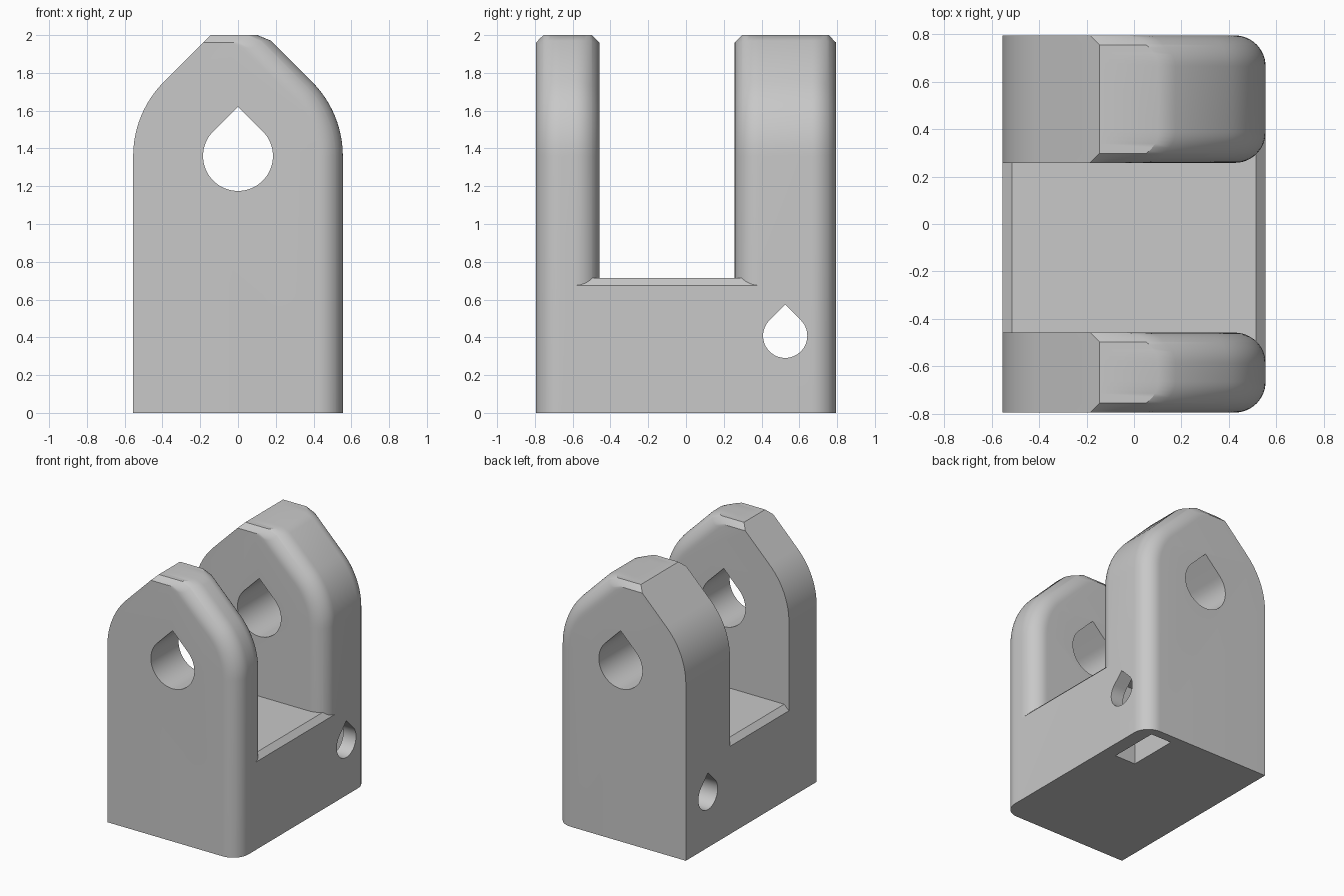
import bpy, bmesh
from math import sin, cos, pi, sqrt

if "Cube" in bpy.data.objects:
    bpy.data.objects.remove(bpy.data.objects["Cube"])

HALF, AXIS, TOP = 0.555, 1.36, 2.0      # half width, pivot height, full height
ROUND, CHAMFER = 0.13, 0.04
STEPS = 12

grey = bpy.data.materials.new("plain grey")
grey.use_nodes = True
grey.diffuse_color = (0.58, 0.58, 0.58, 1)
grey.node_tree.nodes["Principled BSDF"].inputs["Base Color"].default_value = (0.58, 0.58, 0.58, 1)


def loft(name, rings):
    """Skin a list of equal-length closed rings and cap both ends."""
    bm = bmesh.new()
    rows = [[bm.verts.new(p) for p in ring] for ring in rings]
    n = len(rows[0])
    for a, b in zip(rows, rows[1:]):
        for i in range(n):
            j = (i + 1) % n
            bm.faces.new((a[i], a[j], b[j], b[i]))
    bm.faces.new(rows[0][::-1])
    bm.faces.new(rows[-1])
    bmesh.ops.recalc_face_normals(bm, faces=bm.faces)
    mesh = bpy.data.meshes.new(name)
    bm.to_mesh(mesh)
    bm.free()
    mesh.materials.append(grey)
    obj = bpy.data.objects.new(name, mesh)
    bpy.context.collection.objects.link(obj)
    return obj


def arc(radius, start, end, steps=STEPS):
    return [(radius * cos(start + (end - start) * i / steps),
             radius * sin(start + (end - start) * i / steps)) for i in range(steps + 1)]


def arm_outline(inset, drop):
    """Pointed arch with flat top; the +x side is moved in by inset, the top lowered by drop."""
    top = TOP - drop
    r = HALF - inset
    peak = sqrt(2) * r + AXIS - top
    pts = [(-HALF, 0), (r, 0)]
    pts += [(x, AXIS + z) for x, z in arc(r, 0, pi / 4)]
    # Eased corner on the +x side, sharp corner on the other
    pts += [(peak + 0.03, top - 0.03), (peak - 0.042, top)]
    pts += [(top - AXIS - sqrt(2) * HALF, top)]
    pts += [(x, AXIS + z) for x, z in arc(HALF, 3 * pi / 4, pi)]
    return pts


def arm(name, y0, y1):
    """Arm whose +x edges are rounded and whose top edges are chamfered."""
    depths = sorted([ROUND * (1 - cos(pi / 2 * i / STEPS)) for i in range(STEPS + 1)] + [CHAMFER])
    sections = []
    for t in depths:
        inset = ROUND - sqrt(max(0, ROUND ** 2 - (ROUND - t) ** 2))
        sections.append((t, arm_outline(inset, max(0, CHAMFER - t))))
    stations = [(y0 + t, s) for t, s in sections] + [(y1 - t, s) for t, s in reversed(sections)]
    return loft(name, [[(x, y, z) for x, z in s] for y, s in stations])


def teardrop(name, radius, along, u, v):
    """Round hole cutter with a pointed roof, running along x or y."""
    pts = arc(radius, 3 * pi / 4, 9 * pi / 4, 48) + [(0, radius * sqrt(2))]
    if along == "y":
        return loft(name, [[(u + a, e, v + b) for a, b in pts] for e in (-1, 1)])
    return loft(name, [[(e, u + a, v + b) for a, b in pts] for e in (-1, 1)])


def combine(obj, tool, operation):
    mod = obj.modifiers.new(operation, 'BOOLEAN')
    mod.operation, mod.object, mod.solver = operation, tool, 'EXACT'
    bpy.ops.object.select_all(action='DESELECT')
    bpy.context.view_layer.objects.active = obj
    obj.select_set(True)
    bpy.ops.object.modifier_apply(modifier=mod.name)
    bpy.data.objects.remove(tool)


# Base block with chamfered long edges, joined to the two arms
base_height = 0.715
edge = HALF - CHAMFER
block = [(-HALF, 0), (HALF, 0), (HALF, base_height - CHAMFER), (edge, base_height),
         (-edge, base_height), (-HALF, base_height - CHAMFER)]
bracket = loft("clevis_bracket", [[(x, y, z) for x, z in block] for y in (-0.63, 0.5)])
combine(bracket, arm("front_arm", -0.795, -0.458), 'UNION')
combine(bracket, arm("back_arm", 0.258, 0.795), 'UNION')

# Pivot hole through both arms, screw hole across the base
combine(bracket, teardrop("pivot_hole", 0.185, "y", 0, AXIS), 'DIFFERENCE')
combine(bracket, teardrop("screw_hole", 0.117, "x", 0.525, 0.408), 'DIFFERENCE')

# Nut slot opening at the underside
slot = [(0.265, 0.325), (0.445, 0.325), (0.445, 0.725), (0.265, 0.725)]
combine(bracket, loft("nut_slot", [[(x, y, z) for x, y in slot] for z in (-0.1, 0.61)]), 'DIFFERENCE')

bpy.ops.object.shade_smooth_by_angle(angle=pi / 7)
